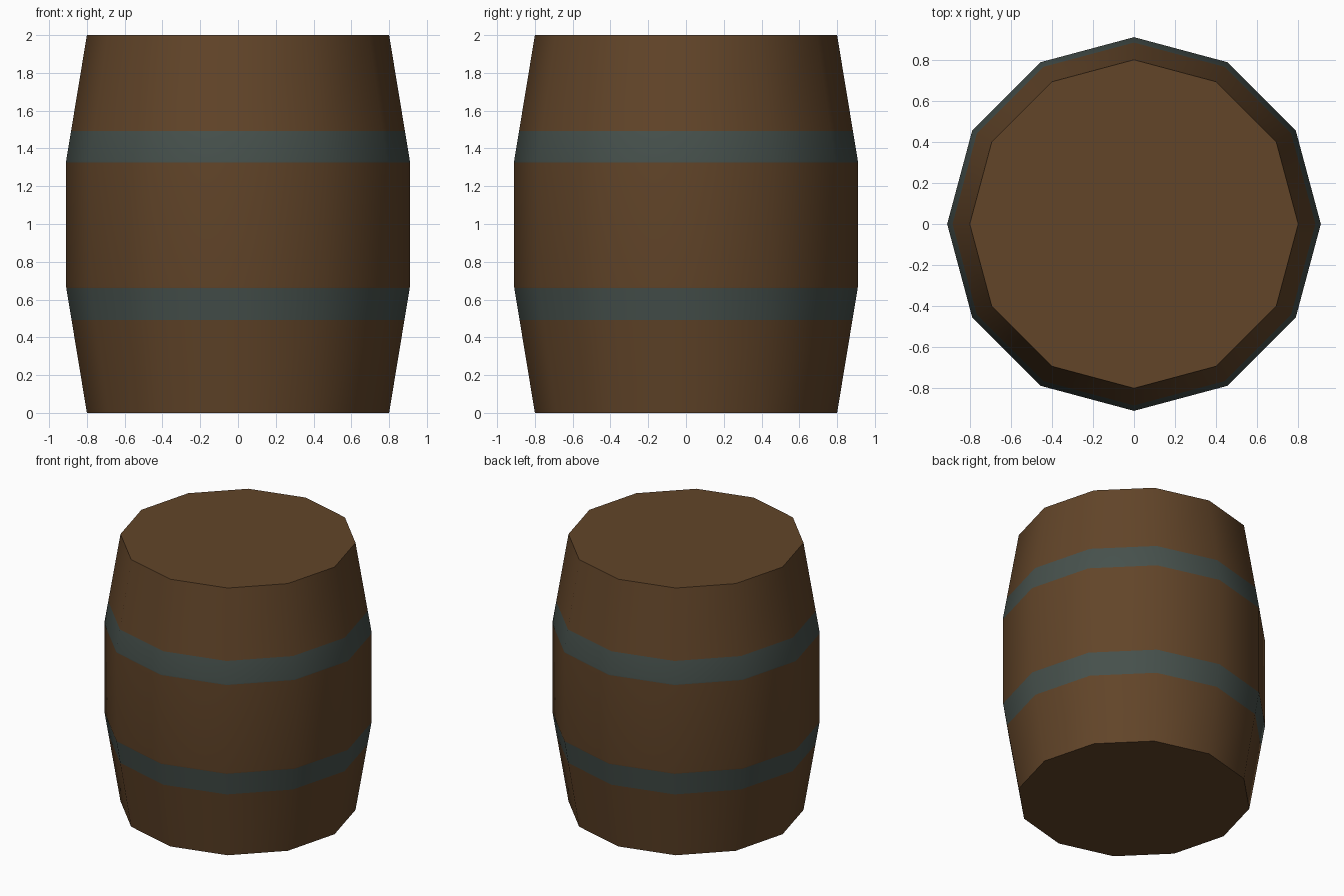
import bpy, bmesh, math

if "Cube" in bpy.data.objects:
    bpy.data.objects.remove(bpy.data.objects["Cube"])

SIDES = 12


def material(name, rgb):
    m = bpy.data.materials.new(name)
    m.diffuse_color = (*rgb, 1.0)
    m.use_nodes = True
    m.node_tree.nodes["Principled BSDF"].inputs["Base Color"].default_value = m.diffuse_color
    return m


wood = material("brown wood", (0.122, 0.059, 0.022))
iron = material("grey iron", (0.062, 0.082, 0.073))


# Barrel radius at a height: straight middle, tapering ends
def radius(z):
    d = min(z, 2.0 - z)
    return 0.80 + 0.11 * min(d / 0.667, 1.0)


# Ring heights; hoops lie between the listed band limits
heights = [0.0, 0.493, 0.660, 0.667, 1.325, 1.333, 1.493, 2.0]
bands = [(0.493, 0.660), (1.325, 1.493)]

bm = bmesh.new()
rings = []
for z in heights:
    r = radius(z)
    rings.append([bm.verts.new((r * math.cos(math.tau * i / SIDES),
                                r * math.sin(math.tau * i / SIDES), z))
                  for i in range(SIDES)])

# Side walls with the hoops coloured by height
for a, b in zip(rings, rings[1:]):
    for i in range(SIDES):
        j = (i + 1) % SIDES
        f = bm.faces.new((a[i], a[j], b[j], b[i]))
        f.smooth = True
        zc = f.calc_center_median().z
        f.material_index = int(any(lo < zc < hi for lo, hi in bands))

# Flat lids with sharp rims
for cap in (bm.faces.new(rings[0][::-1]), bm.faces.new(rings[-1])):
    cap.smooth = False
    for e in cap.edges:
        e.smooth = False

mesh = bpy.data.meshes.new("barrel")
bm.to_mesh(mesh)
bm.free()
mesh.materials.append(wood)
mesh.materials.append(iron)
barrel = bpy.data.objects.new("barrel", mesh)
bpy.context.collection.objects.link(barrel)
